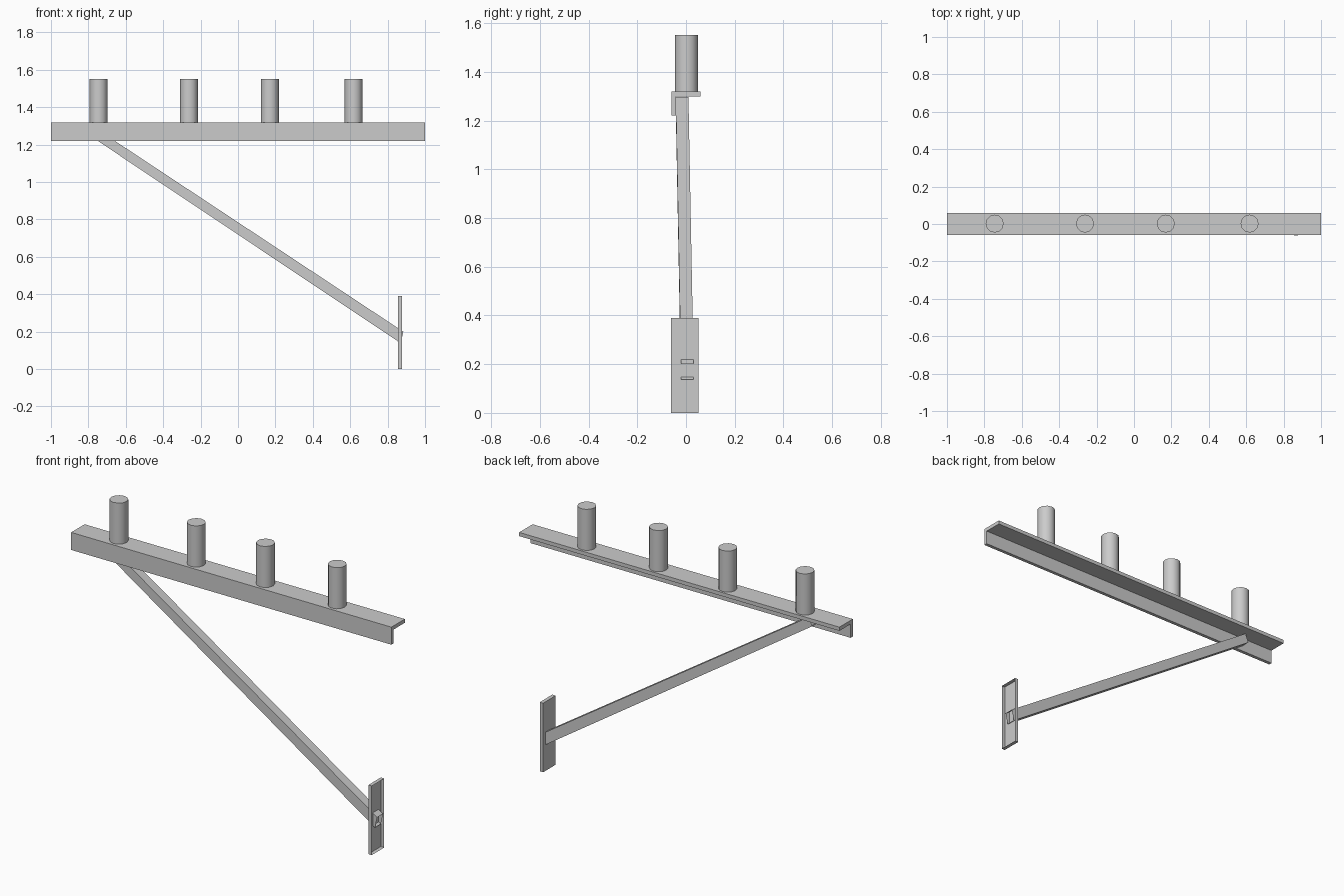
import bpy, bmesh, math
from mathutils import Vector

cube = bpy.data.objects.get("Cube")
if cube:
    bpy.data.objects.remove(cube, do_unlink=True)

GREY = (0.6, 0.6, 0.6, 1)
metal = bpy.data.materials.new("plain_grey")
metal.use_nodes = True
metal.diffuse_color = GREY
metal.node_tree.nodes["Principled BSDF"].inputs["Base Color"].default_value = GREY


def finish(name, bm):
    bmesh.ops.recalc_face_normals(bm, faces=bm.faces)
    mesh = bpy.data.meshes.new(name)
    bm.to_mesh(mesh)
    bm.free()
    mesh.materials.append(metal)
    obj = bpy.data.objects.new(name, mesh)
    bpy.context.collection.objects.link(obj)
    return obj


def loft(name, start, end, caps=True):
    """Join two matching outlines with side faces, optionally closing the ends."""
    bm = bmesh.new()
    a = [bm.verts.new(p) for p in start]
    b = [bm.verts.new(p) for p in end]
    n = len(a)
    for i in range(n):
        bm.faces.new((a[i], a[(i + 1) % n], b[(i + 1) % n], b[i]))
    if caps:
        bm.faces.new(a)
        bm.faces.new(b)
    return finish(name, bm)


# Angle-section beam: front web with a flange on top
section = [(-0.06, 1.22), (-0.06, 1.319), (0.06, 1.319),
           (0.06, 1.298), (-0.041, 1.298), (-0.041, 1.22)]
loft("angle_beam", [(-1, y, z) for y, z in section], [(1, y, z) for y, z in section])

# Upright pegs on the beam
for i, x in enumerate((-0.745, -0.262, 0.17, 0.618), 1):
    bm = bmesh.new()
    bmesh.ops.create_cone(bm, cap_ends=True, segments=12, radius1=0.048,
                          radius2=0.048, depth=0.232)
    bmesh.ops.translate(bm, verts=bm.verts, vec=Vector((x, 0.002, 1.435)))
    peg = finish(f"peg_{i}", bm)
    bpy.ops.object.select_all(action="DESELECT")
    peg.select_set(True)
    bpy.context.view_layer.objects.active = peg
    bpy.ops.object.shade_smooth_by_angle(angle=math.radians(40))


# Diagonal brace: a slightly tilted open-ended tube
def brace_end(x_low, z_low, x_high, z_high, y):
    return [(x_low, y, z_low), (x_low, y + 0.052, z_low),
            (x_high, y + 0.052, z_high), (x_high, y, z_high)]


loft("diagonal_brace", brace_end(-0.795, 1.25, -0.775, 1.297, -0.042),
     brace_end(0.87, 0.138, 0.884, 0.2, -0.021), caps=False)

# Foot plate: a shallow tray, open on its outer face
bm = bmesh.new()
bmesh.ops.create_cube(bm, size=1)
bmesh.ops.scale(bm, verts=bm.verts, vec=(0.021, 0.112, 0.39))
bmesh.ops.translate(bm, verts=bm.verts, vec=(0.867, -0.005, 0.195))
bm.normal_update()
outer = [f for f in bm.faces if f.normal.x > 0.9]
bmesh.ops.delete(bm, geom=outer, context="FACES_ONLY")
finish("foot_plate", bm)
